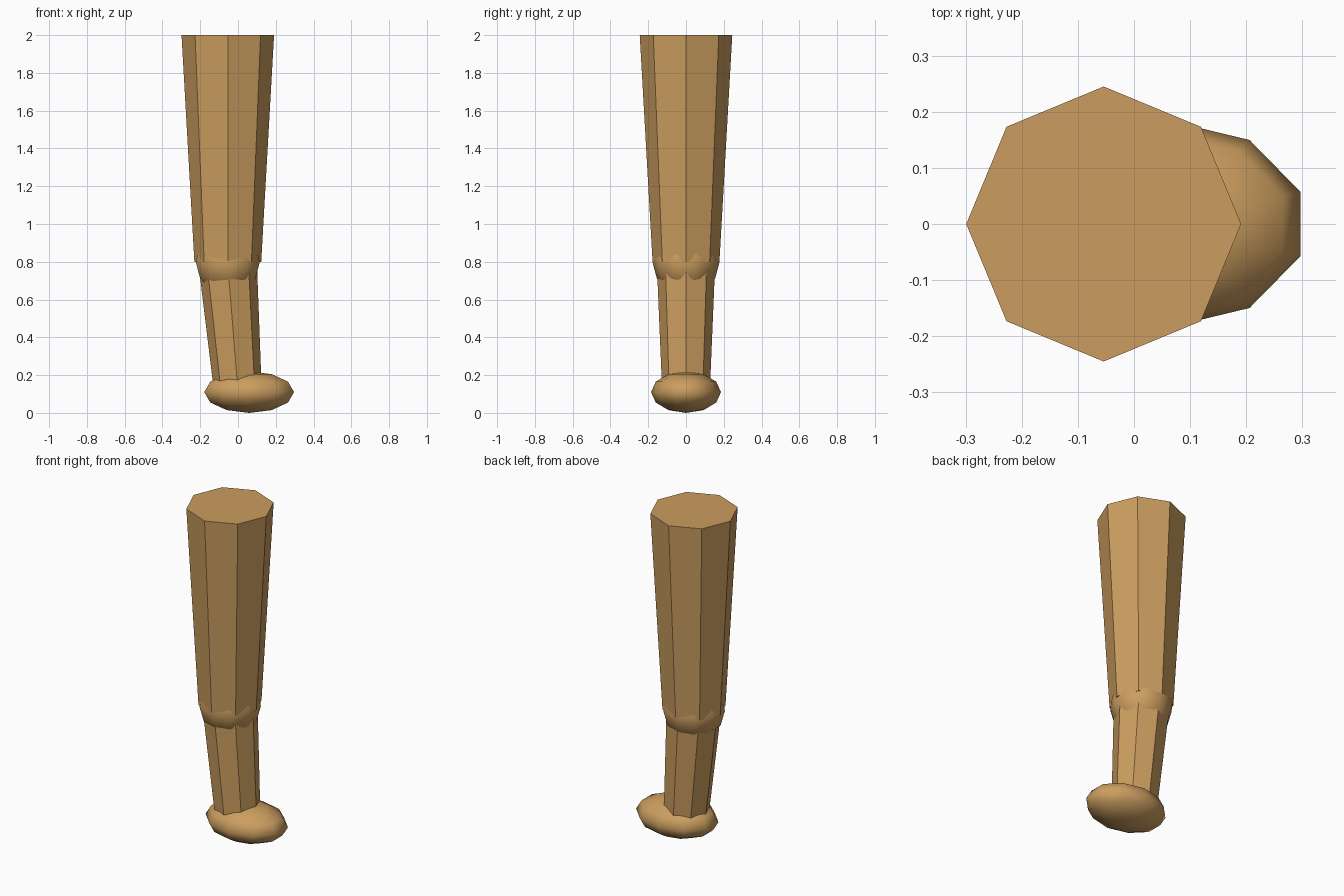
import bpy, math
from mathutils import Vector

cube = bpy.data.objects.get("Cube")
if cube:
    bpy.data.objects.remove(cube, do_unlink=True)

# Single warm wood-like colour
tan = bpy.data.materials.new("warm_tan")
tan.use_nodes = True
colour = (0.60, 0.34, 0.115, 1.0)
tan.diffuse_color = colour
tan.node_tree.nodes["Principled BSDF"].inputs["Base Color"].default_value = colour


def limb(name, bottom, top, r_bottom, r_top):
    """Flat-shaded eight-sided tapered segment between two points."""
    bottom, top = Vector(bottom), Vector(top)
    axis = top - bottom
    bpy.ops.mesh.primitive_cone_add(
        vertices=8, radius1=r_bottom, radius2=r_top, depth=axis.length,
        location=(bottom + top) / 2,
        rotation=(0, math.atan2(axis.x, axis.z), 0))
    finish(name)


def ball(name, centre, radii):
    """Smooth low-poly ellipsoid."""
    bpy.ops.mesh.primitive_uv_sphere_add(segments=10, ring_count=6, radius=1, location=centre)
    # Turn the mesh so one column of vertices lies on the y axis
    mesh = bpy.context.object.data
    turn = math.pi / 2 - max(math.atan2(v.co.y, v.co.x) for v in mesh.vertices
                             if abs(v.co.z) < 0.01)
    for v in mesh.vertices:
        x, y = v.co.x, v.co.y
        v.co.x = (x * math.cos(turn) - y * math.sin(turn)) * radii[0]
        v.co.y = (x * math.sin(turn) + y * math.cos(turn)) * radii[1]
        v.co.z *= radii[2]
    bpy.ops.object.shade_smooth()
    finish(name)


def finish(name):
    obj = bpy.context.object
    obj.name = name
    obj.data.name = name
    obj.data.materials.append(tan)


# Thigh, knee, shin and foot
limb("upper_leg", (-0.054, 0, 0.80), (-0.054, 0, 2.0), 0.177, 0.245)
ball("knee", (-0.054, 0, 0.80), (0.178, 0.178, 0.178))
limb("lower_leg", (0, 0, 0.11), (-0.055, 0, 0.80), 0.126, 0.155)
ball("foot", (0.059, 0, 0.11), (0.25, 0.185, 0.11))
